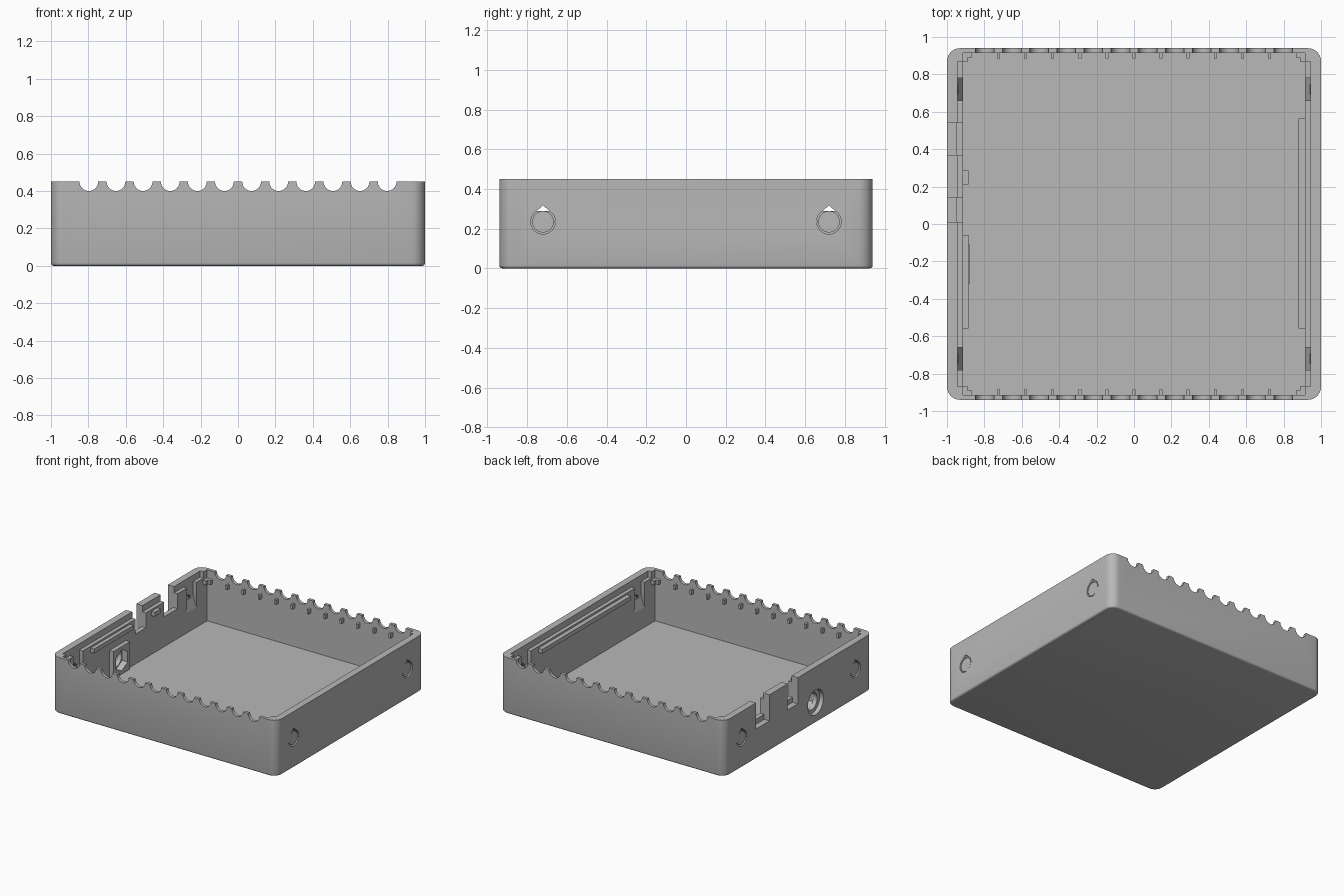
import bpy, bmesh
from math import pi, cos, sin

if "Cube" in bpy.data.objects:
    bpy.data.objects.remove(bpy.data.objects["Cube"], do_unlink=True)

grey = bpy.data.materials.new("plain_grey")
grey.use_nodes = True
colour = (0.48, 0.48, 0.48, 1)
grey.diffuse_color = colour
grey.node_tree.nodes["Principled BSDF"].inputs["Base Color"].default_value = colour


def finish(name, bm):
    bmesh.ops.recalc_face_normals(bm, faces=bm.faces)
    mesh = bpy.data.meshes.new(name)
    bm.to_mesh(mesh)
    bm.free()
    mesh.materials.append(grey)
    obj = bpy.data.objects.new(name, mesh)
    bpy.context.collection.objects.link(obj)
    return obj


def prism(name, profile, axis, lo, hi):
    """Extrude a 2D profile along the named axis from lo to hi."""
    place = {"x": lambda u, v, d: (d, u, v),
             "y": lambda u, v, d: (u, d, v),
             "z": lambda u, v, d: (u, v, d)}[axis]
    bm = bmesh.new()
    ends = [[bm.verts.new(place(u, v, d)) for u, v in profile] for d in (lo, hi)]
    for end in ends:
        bm.faces.new(end)
    n = len(profile)
    for i in range(n):
        j = (i + 1) % n
        bm.faces.new((ends[0][i], ends[0][j], ends[1][j], ends[1][i]))
    return finish(name, bm)


def box(name, x, y, z):
    corners = [(x[0], y[0]), (x[1], y[0]), (x[1], y[1]), (x[0], y[1])]
    return prism(name, corners, "z", *z)


def ring(u, v, r, n=40, turn=0):
    return [(u + r * cos(turn + 2 * pi * i / n), v + r * sin(turn + 2 * pi * i / n))
            for i in range(n)]


def cut(target, cutter):
    mod = target.modifiers.new("cut", "BOOLEAN")
    mod.operation = "DIFFERENCE"
    mod.solver = "EXACT"
    mod.object = cutter
    bpy.context.view_layer.objects.active = target
    bpy.ops.object.modifier_apply(modifier=mod.name)
    bpy.data.objects.remove(cutter, do_unlink=True)


def smooth(obj):
    bpy.ops.object.select_all(action="DESELECT")
    obj.select_set(True)
    bpy.context.view_layer.objects.active = obj
    bpy.ops.object.shade_smooth_by_angle(angle=0.6)


# Outer block with rounded corners and a softened bottom edge
bm = bmesh.new()
bmesh.ops.create_cube(bm, size=1)
for v in bm.verts:
    v.co = (v.co.x * 2, v.co.y * 1.88, (v.co.z + 0.5) * 0.45)
upright = [e for e in bm.edges if abs(e.verts[0].co.z - e.verts[1].co.z) > 0.1]
bmesh.ops.bevel(bm, geom=upright, offset=0.07, segments=8, profile=0.5, affect="EDGES")
bottom = [e for e in bm.edges if all(v.co.z < 0.001 for v in e.verts)]
bmesh.ops.bevel(bm, geom=bottom, offset=0.015, segments=3, profile=0.5, affect="EDGES")
shell = finish("tray_shell", bm)

# Cavity and the stepped rim along the side walls
cut(shell, box("cavity", (-0.915, 0.915), (-0.915, 0.915), (0.04, 0.6)))
cut(shell, box("rim_step", (-0.945, 0.945), (-0.87, 0.87), (0.4, 0.6)))

# Scalloped vents along the front and back rims
for i in range(12):
    x = (i - 5.5) * 0.145
    cut(shell, prism("scallop", ring(x, 0.45, 0.05, 32), "y", -1.1, 1.1))

# Pockets and teardrop holes for the four snap buttons
HOLE_Z = 0.235
for y in (-0.72, 0.72):
    cut(shell, box("pocket", (-0.945, 0.945), (y - 0.06, y + 0.06), (0.16, 0.6)))
    drop = [(y + 0.062 * cos(a), HOLE_Z + 0.062 * sin(a))
            for a in [pi * 0.75 + i * pi * 1.5 / 30 for i in range(31)]]
    drop.append((y, 0.317))
    cut(shell, prism("teardrop", drop, "x", -1.2, 1.2))

# Connector notches in the right wall
for y0, y1 in ((0.37, 0.54), (0.01, 0.14)):
    cut(shell, box("notch", (-1.1, -0.953), (y0, y1), (0.24, 0.6)))
    cut(shell, box("notch_inner", (-0.97, -0.8), (y0, y1), (0.28, 0.6)))

# Nut holder and the round socket through the right wall
NUT_Y, NUT_Z = -0.215, 0.165
holder = box("nut_holder", (-0.92, -0.88), (NUT_Y - 0.105, NUT_Y + 0.105),
             (NUT_Z - 0.11, NUT_Z + 0.11))
hexagon = ring(NUT_Y, NUT_Z, 0.085, 6, pi / 6)
cut(holder, prism("hex_recess", hexagon, "x", -0.98, -0.8))
cut(shell, prism("hex_pocket", hexagon, "x", -0.93, -0.8))
cut(shell, prism("socket_face", ring(NUT_Y, NUT_Z, 0.1), "x", -1.1, -0.965))
cut(shell, prism("socket_bore", ring(NUT_Y, NUT_Z, 0.068), "x", -1.1, -0.8))
smooth(shell)

# Snap buttons with sloped backs
for side, sx in (("left", 1), ("right", -1)):
    for end, y in (("front", -0.72), ("back", 0.72)):
        button = prism(f"{side}_{end}_button", ring(y, HOLE_Z, 0.054), "x",
                       sx * 0.94, sx * 0.995)
        smooth(button)
        slope = [(sx * 0.95, 0.15), (sx * 0.915, 0.15), (sx * 0.915, 0.2),
                 (sx * 0.945, 0.29), (sx * 0.95, 0.29)]
        prism(f"{side}_{end}_button_slope", slope, "y", y - 0.06, y + 0.06)

# Lid supports: rails on the side walls
LEDGE = (0.35, 0.385)
box("left_rail", (0.88, 0.92), (-0.56, 0.565), LEDGE)
box("right_rail", (-0.92, -0.885), (-0.56, -0.06), LEDGE)
box("right_short_rail", (-0.92, -0.885), (0.21, 0.285), LEDGE)

# Lid supports: small tabs on front and back walls, stepped corner ledges
for sy, end in ((-1, "front"), (1, "back")):
    ys = sorted((sy * 0.885, sy * 0.92))
    for i in range(11):
        x = (i - 5) * 0.145
        box(f"{end}_tab", (x - 0.008, x + 0.008), ys, LEDGE)
    for sx, side in ((-1, "right"), (1, "left")):
        for a, b in ((0.89, 0.865), (0.865, 0.89)):
            box(f"{end}_{side}_corner_ledge", sorted((sx * a, sx * 0.92)),
                sorted((sy * b, sy * 0.92)), LEDGE)
